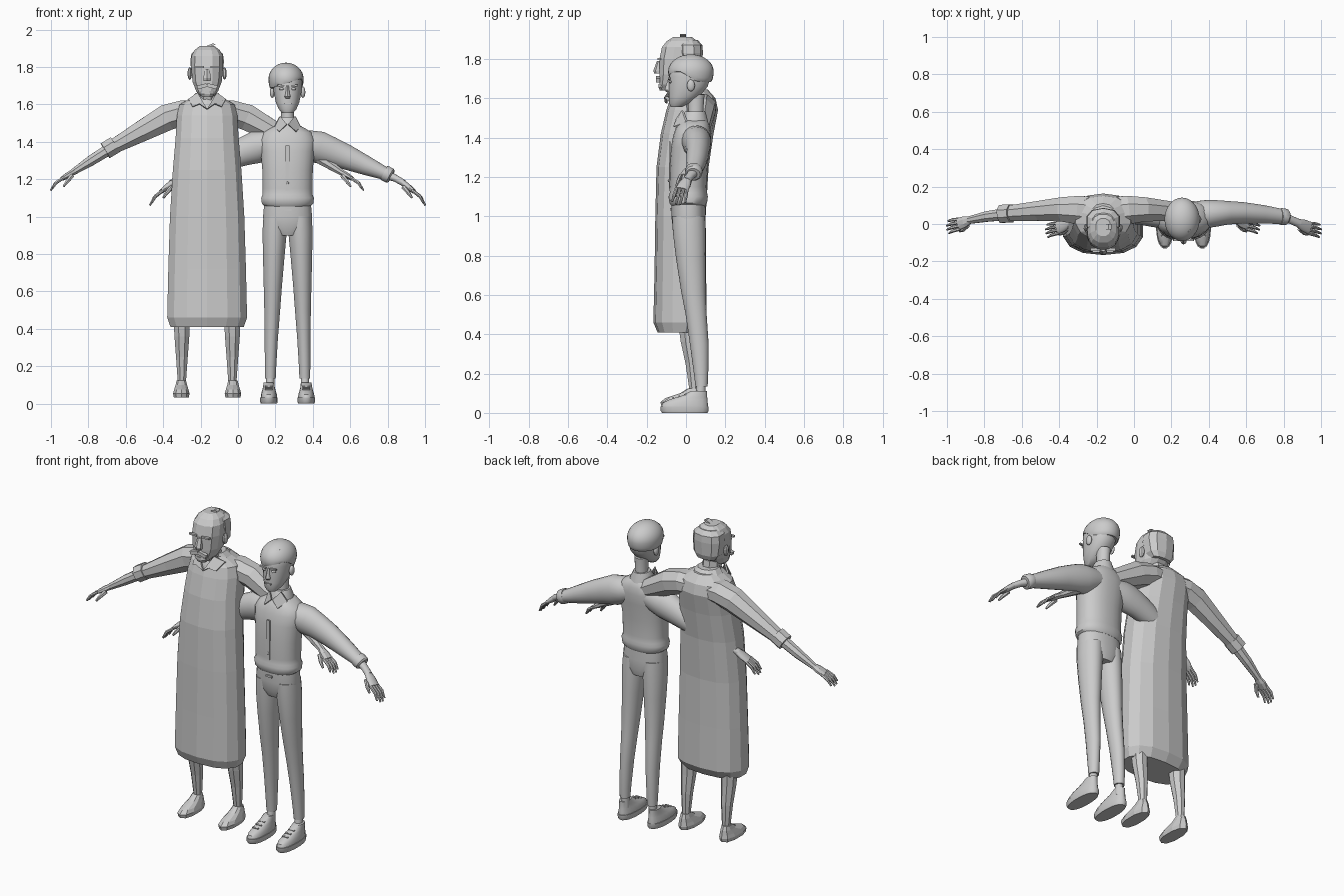
import bpy, bmesh, math
from mathutils import Vector as V

GREY = bpy.data.materials.new("plain grey")
GREY.diffuse_color = (0.6, 0.6, 0.6, 1)


def finish(name, bm, smooth):
    bmesh.ops.recalc_face_normals(bm, faces=bm.faces[:])
    me = bpy.data.meshes.new(name)
    bm.to_mesh(me)
    bm.free()
    me.materials.append(GREY)
    for p in me.polygons:
        p.use_smooth = smooth
    if smooth:
        me.set_sharp_from_angle(angle=math.radians(40))
    ob = bpy.data.objects.new(name, me)
    bpy.context.collection.objects.link(ob)
    return ob


def loft(name, secs, n=8, smooth=False, axis=None, e=2.0):
    """Skin superellipse sections (centre, radius a, radius b) along a path."""
    bm, rings = bmesh.new(), []
    for i, (c, ra, rb) in enumerate(secs):
        t = axis or (secs[min(i + 1, len(secs) - 1)][0] - secs[max(i - 1, 0)][0]).normalized()
        u = V((0, 1, 0))
        u = (u - t * u.dot(t)).normalized()
        v = u.cross(t)
        ring = []
        for k in range(n):
            a = 2 * math.pi * k / n + math.pi / n
            ca, sa = math.cos(a), math.sin(a)
            ca = math.copysign(abs(ca) ** (2 / e), ca)
            sa = math.copysign(abs(sa) ** (2 / e), sa)
            ring.append(bm.verts.new(c + v * ra * ca + u * rb * sa))
        rings.append(ring)
    for r, q in zip(rings, rings[1:]):
        for k in range(n):
            bm.faces.new((r[k], r[(k + 1) % n], q[(k + 1) % n], q[k]))
    bm.faces.new(rings[0])
    bm.faces.new(rings[-1])
    return finish(name, bm, smooth)


def stack(name, cx, rows, n=8, smooth=False, e=2.0):
    """Horizontal sections (z, half width, front y, back y)."""
    return loft(name, [(V((cx, (f + b) / 2, z)), rx, (b - f) / 2) for z, rx, f, b in rows],
                n, smooth, V((0, 0, 1)), e)


def limb(name, cx, s, rows, n=8, smooth=False, e=2.0):
    """Sideways limb sections (distance from middle, y, z, radius, depth radius)."""
    return loft(name, [(V((cx + s * d, y, z)), a, b) for d, y, z, a, b in rows], n, smooth, None, e)


def box(name, c, size, ry=0):
    bm = bmesh.new()
    bmesh.ops.create_cube(bm, size=1)
    ob = finish(name, bm, False)
    ob.location, ob.scale, ob.rotation_euler = c, size, (0, ry, 0)
    return ob


def ball(name, c, size, smooth):
    bm = bmesh.new()
    bmesh.ops.create_uvsphere(bm, u_segments=16 if smooth else 7, v_segments=10 if smooth else 5, radius=1)
    ob = finish(name, bm, smooth)
    ob.location, ob.scale = c, size
    return ob


def plate(name, pts, off):
    """Flat polygon thickened by an offset vector."""
    bm = bmesh.new()
    a = [bm.verts.new(V(p)) for p in pts]
    b = [bm.verts.new(V(p) + V(off)) for p in pts]
    bm.faces.new(a)
    bm.faces.new(b[::-1])
    for i in range(len(a)):
        j = (i + 1) % len(a)
        bm.faces.new((a[i], a[j], b[j], b[i]))
    return finish(name, bm, False)


def hand(name, cx, s, wrist, knuckle, tip, n, smooth):
    w, k, t = V(wrist), V(knuckle), V(tip)
    m = w.lerp(k, 0.5)
    limb(name + "_palm", cx, s, [(*w, .017, .02), (*m, .017, .032), (*k, .012, .034)], n, smooth)
    for i in range(4):
        off = V((0, (i - 1.5) * .018, 0))
        end = k.lerp(t, (.88, 1, .97, .8)[3 - i]) + off * 1.25
        mid = (k + off).lerp(end, .5) + V((.006, 0, .006))
        limb(name + "_finger", cx, s, [(*(k + off - V((.01, 0, -.006))), .009, .009), (*mid, .009, .009),
                                       (*end, .005, .005)], max(6, n // 2), smooth)
    a = m + V((-.02, -.018, -.004))
    limb(name + "_thumb", cx, s, [(*a, .013, .013), (*(a + V((.025, -.024, -.03))), .011, .011),
                                  (*(a + V((.045, -.032, -.058))), .006, .006)], max(6, n // 2), smooth)


# ---------- older robed man, low-poly ----------
A = -.165
stack("robe", A, [(.41, .200, -.145, .075), (.46, .218, -.166, .106), (.72, .212, -.16, .102),
                  (1.0, .203, -.156, .10), (1.25, .187, -.15, .115), (1.42, .172, -.128, .14),
                  (1.54, .165, -.10, .163), (1.60, .15, -.08, .15), (1.645, .07, -.06, .11)], 14, e=2.4)
stack("old_neck", A, [(1.58, .055, -.06, .06), (1.70, .052, -.09, .04)], 8)
stack("old_head", A, [(1.645, .036, -.125, -.06), (1.67, .060, -.137, 0), (1.72, .080, -.138, .05),
                      (1.80, .088, -.138, .078), (1.86, .086, -.125, .078), (1.89, .07, -.1, .06),
                      (1.912, .04, -.065, .03)], 12, e=2.5)
stack("old_hair", A, [(1.72, .062, 0, .068), (1.75, .085, -.03, .08), (1.83, .094, -.06, .086),
                      (1.87, .088, -.06, .084), (1.895, .06, -.04, .06)], 10, e=2.4)
plate("hair_tuft", [(A - .02, -.03, 1.905), (A + .02, -.03, 1.905), (A + .045, -.03, 1.922),
                    (A + .03, -.03, 1.926)], (0, .03, 0))
stack("old_nose", A, [(1.725, .022, -.162, -.12), (1.74, .024, -.166, -.12), (1.79, .014, -.148, -.12)], 6)
stack("back_collar", A, [(1.60, .10, -.05, .125), (1.625, .10, -.05, .12), (1.662, .062, -.045, .08)], 10)
stack("chin_beard", A, [(1.64, .03, -.135, -.09), (1.655, .04, -.142, -.09), (1.672, .03, -.142, -.1)], 8)
for s in (-1, 1):
    X = lambda d: A + s * d
    limb("sleeve", A, s, [(.05, .065, 1.555, .065, .085), (.13, .075, 1.555, .072, .082),
                          (.215, .078, 1.53, .076, .07), (.34, .07, 1.462, .062, .057),
                          (.50, .057, 1.375, .042, .045)], 8)
    limb("sleeve_cuff", A, s, [(.492, .057, 1.384, .05, .052), (.545, .054, 1.352, .05, .052)], 8)
    limb("old_forearm", A, s, [(.50, .055, 1.375, .034, .036), (.62, .04, 1.30, .03, .03),
                               (.72, .02, 1.236, .018, .021)], 8)
    hand("old_hand", A, s, (.71, .022, 1.242), (.775, 0, 1.203), (.837, -.02, 1.14), 8, False)
    plate("collar_flap", [(X(0), -.095, 1.572), (X(.052), -.06, 1.66), (X(.10), -.02, 1.625),
                          (X(.078), -.08, 1.585), (X(.04), -.10, 1.60)], (0, -.012, .004))
    stack("old_leg", X(.135), [(.06, .03, .01, .075), (.12, .024, .015, .065), (.25, .034, -.005, .068),
                               (.36, .043, -.03, .062), (.5, .05, -.05, .06)], 8)
    stack("slipper", X(.138), [(.033, .042, -.125, .085), (.055, .046, -.13, .09), (.075, .040, -.105, .086),
                               (.10, .032, -.03, .08), (.125, .026, .01, .07)], 10, e=2.3)
    ball("old_ear", (X(.093), -.02, 1.765), (.012, .022, .034), False)
    box("old_brow", (X(.042), -.136, 1.80), (.05, .016, .010))
    box("moustache", (X(.027), -.142, 1.697), (.054, .022, .02), s * .25)

# ---------- younger man, smooth ----------
B = .265
stack("trouser_seat", B, [(.90, .075, -.05, .09), (.94, .125, -.068, .10), (1.0, .132, -.075, .10),
                          (1.09, .124, -.075, .098)], 24, True, 2.3)
box("belt_buckle", (B, -.078, 1.035), (.04, .008, .012))
stack("jacket", B, [(1.055, .122, -.076, .10), (1.068, .138, -.085, .108), (1.10, .142, -.09, .112),
                    (1.118, .134, -.083, .108), (1.15, .134, -.084, .107), (1.25, .136, -.082, .11),
                    (1.35, .145, -.077, .122), (1.41, .152, -.066, .127), (1.45, .13, -.052, .123),
                    (1.475, .09, -.038, .115), (1.495, .05, -.02, .10)], 24, True, 2.3)
box("placket", (B, -.083, 1.26), (.02, .008, .24))
ball("button", (B, -.088, 1.18), (.007, .005, .007), True)
stack("neck", B, [(1.46, .04, 0, .095), (1.53, .035, .012, .088), (1.62, .038, .005, .095)], 16, True)
stack("collar_band", B, [(1.465, .072, -.035, .117), (1.485, .07, -.03, .112), (1.532, .046, -.006, .10)], 20, True)
stack("head", B, [(1.555, .030, -.078, -.02), (1.575, .048, -.086, .02), (1.61, .063, -.088, .07),
                  (1.66, .074, -.088, .112), (1.71, .079, -.086, .125), (1.76, .078, -.08, .122),
                  (1.80, .05, -.05, .09)], 20, True, 2.2)
stack("nose", B, [(1.632, .012, -.10, -.07), (1.642, .017, -.109, -.07), (1.66, .011, -.104, -.07),
                  (1.70, .007, -.09, -.07)], 10, True)
box("mouth", (B, -.088, 1.605), (.04, .008, .007))

# hair: dome cut off along a slanting fringe line
bm = bmesh.new()
bmesh.ops.create_uvsphere(bm, u_segments=28, v_segments=24, radius=1)
for v in bm.verts:
    x, y = v.co.x * .094, v.co.y * .116
    fr = min(1, max(0, (.3 - v.co.y) / .8))
    low = 1.712 + fr * .32 * x - (1 - fr) * .03
    z = 1.735 + v.co.z * (.088 if v.co.z > 0 else .12)
    v.co = (B - .008 + x, .025 + y, max(z, low))
finish("hair", bm, True)

for s in (-1, 1):
    X = lambda d: B + s * d
    limb("jacket_sleeve", B, s, [(.04, .045, 1.40, .06, .07), (.11, .052, 1.385, .078, .076),
                                 (.17, .057, 1.37, .087, .072), (.23, .06, 1.35, .078, .064),
                                 (.31, .06, 1.32, .068, .058), (.42, .052, 1.273, .052, .05),
                                 (.51, .042, 1.235, .037, .042), (.535, .04, 1.225, .034, .04)], 20, True)
    limb("cuff", B, s, [(.515, .04, 1.235, .041, .043), (.525, .04, 1.230, .043, .045),
                        (.548, .038, 1.218, .042, .043), (.555, .037, 1.214, .034, .035)], 20, True)
    limb("wrist", B, s, [(.53, .04, 1.225, .025, .027), (.58, .02, 1.203, .019, .022),
                         (.62, .002, 1.18, .018, .023)], 14, True)
    hand("hand", B, s, (.605, .008, 1.19), (.675, -.022, 1.135), (.737, -.04, 1.06), 14, True)
    plate("shirt_collar_flap", [(X(.004), -.042, 1.49), (X(.04), -.012, 1.535), (X(.07), .01, 1.475),
                                (X(.045), -.055, 1.452)], (0, -.01, .004))
    loft("trouser_leg", [(V((X(d), (f + b) / 2, z)), r, (b - f) / 2) for z, d, r, f, b in
                         [(.135, .092, .029, .048, .11), (.20, .091, .031, .04, .113), (.35, .087, .036, .02, .115),
                          (.50, .082, .043, -.002, .105), (.62, .079, .049, -.025, .1), (.78, .074, .058, -.05, .1),
                          (.92, .069, .066, -.067, .1), (1.0, .066, .064, -.07, .097)]],
         18, True, V((0, 0, 1)))
    stack("ankle", X(.093), [(.07, .024, .045, .10), (.15, .022, .055, .10)], 14, True)
    stack("shoe_sole", X(.1), [(0, .044, -.122, .11), (.01, .047, -.13, .116), (.032, .047, -.132, .117)], 20, True, 2.3)
    stack("shoe", X(.1), [(.03, .044, -.127, .113), (.05, .043, -.12, .112), (.068, .037, -.085, .11),
                          (.088, .032, -.02, .108), (.112, .028, .025, .108)], 20, True, 2.2)
    for i in range(3):
        lace = box("lace", (X(.1), -.065 + i * .03, .076 + i * .009), (.04, .009, .006))
        lace.rotation_euler = (.3, 0, 0)
    ball("ear", (X(.082), .025, 1.665), (.013, .02, .03), True)
    box("eyebrow", (X(.034), -.086, 1.70), (.042, .012, .009), -s * .1)
    ball("eye", (X(.032), -.08, 1.683), (.014, .008, .007), True)
